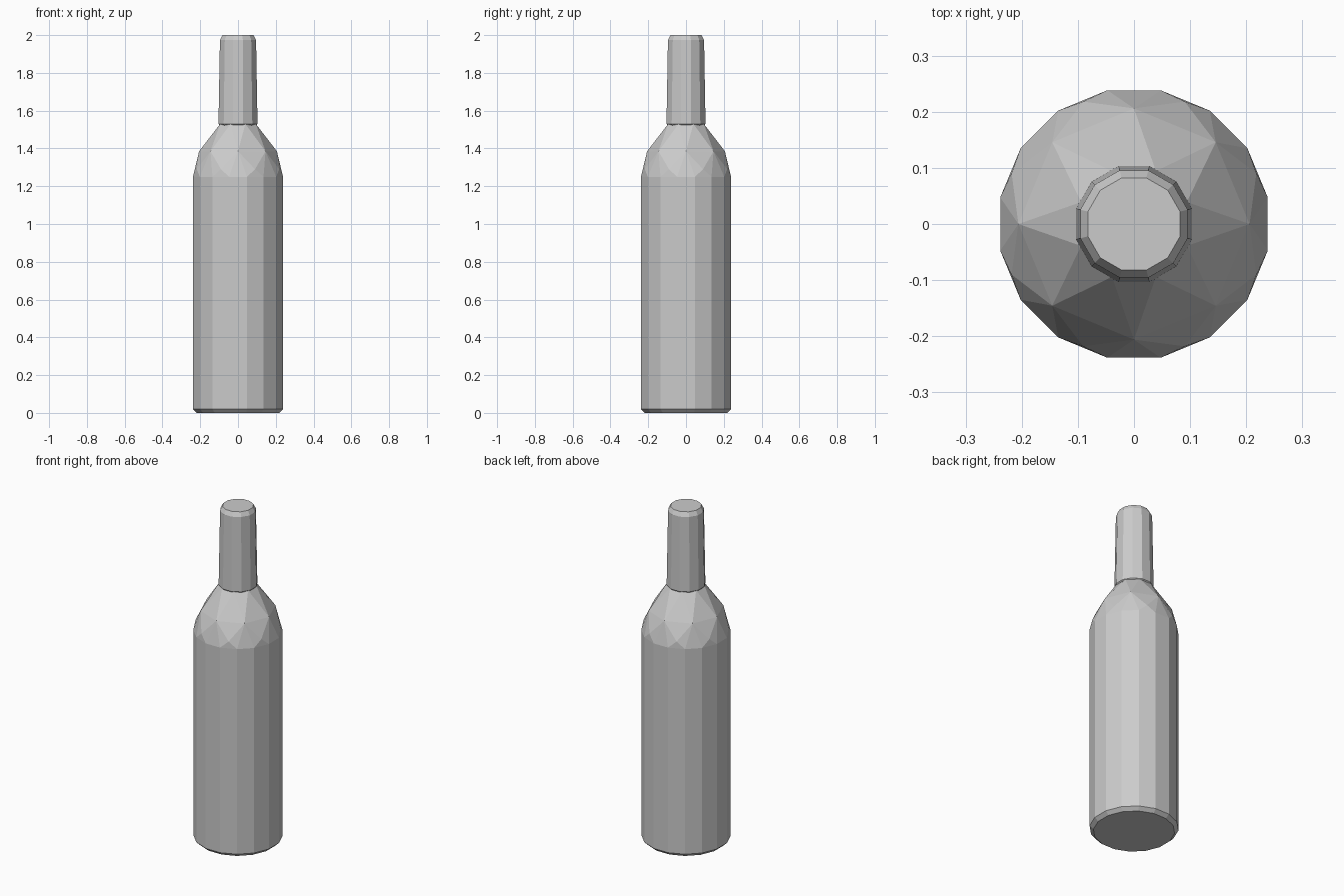
import bpy, bmesh, math

cube = bpy.data.objects.get("Cube")
if cube:
    bpy.data.objects.remove(cube, do_unlink=True)

# Single plain grey for the whole bottle
GREY = (0.6, 0.6, 0.6, 1.0)
grey = bpy.data.materials.new("plain grey")
grey.use_nodes = True
grey.diffuse_color = GREY
grey.node_tree.nodes["Principled BSDF"].inputs["Base Color"].default_value = GREY


def faceted_part(name, rings):
    """Wrap rings of (sides, radius, height, turn in steps) in a flat-faced hull."""
    bm = bmesh.new()
    for sides, radius, height, turn in rings:
        for i in range(sides):
            a = 2 * math.pi * (i + turn) / sides
            bm.verts.new((radius * math.cos(a), radius * math.sin(a), height))
    bmesh.ops.convex_hull(bm, input=bm.verts)
    bmesh.ops.dissolve_limit(bm, angle_limit=math.radians(1),
                             verts=bm.verts, edges=bm.edges)
    bmesh.ops.recalc_face_normals(bm, faces=bm.faces)
    mesh = bpy.data.meshes.new(name)
    bm.to_mesh(mesh)
    bm.free()
    mesh.materials.append(grey)
    obj = bpy.data.objects.new(name, mesh)
    bpy.context.collection.objects.link(obj)
    return obj


# Body with a bevelled foot and a coarse, gem-like shoulder
faceted_part("bottle_body", [
    (16, 0.222, 0.0, 0.5),
    (16, 0.243, 0.02, 0.5),
    (16, 0.243, 1.25, 0.5),
    (8, 0.236, 1.29, 0.5),
    (8, 0.206, 1.385, 0.0),
    (8, 0.102, 1.53, 0.5),
])

# Slightly tapered neck sleeve, a touch wider than the shoulder opening
faceted_part("bottle_neck", [
    (12, 0.100, 1.522, 0.5),
    (12, 0.107, 1.53, 0.5),
    (12, 0.099, 1.975, 0.5),
    (12, 0.085, 2.0, 0.5),
])
